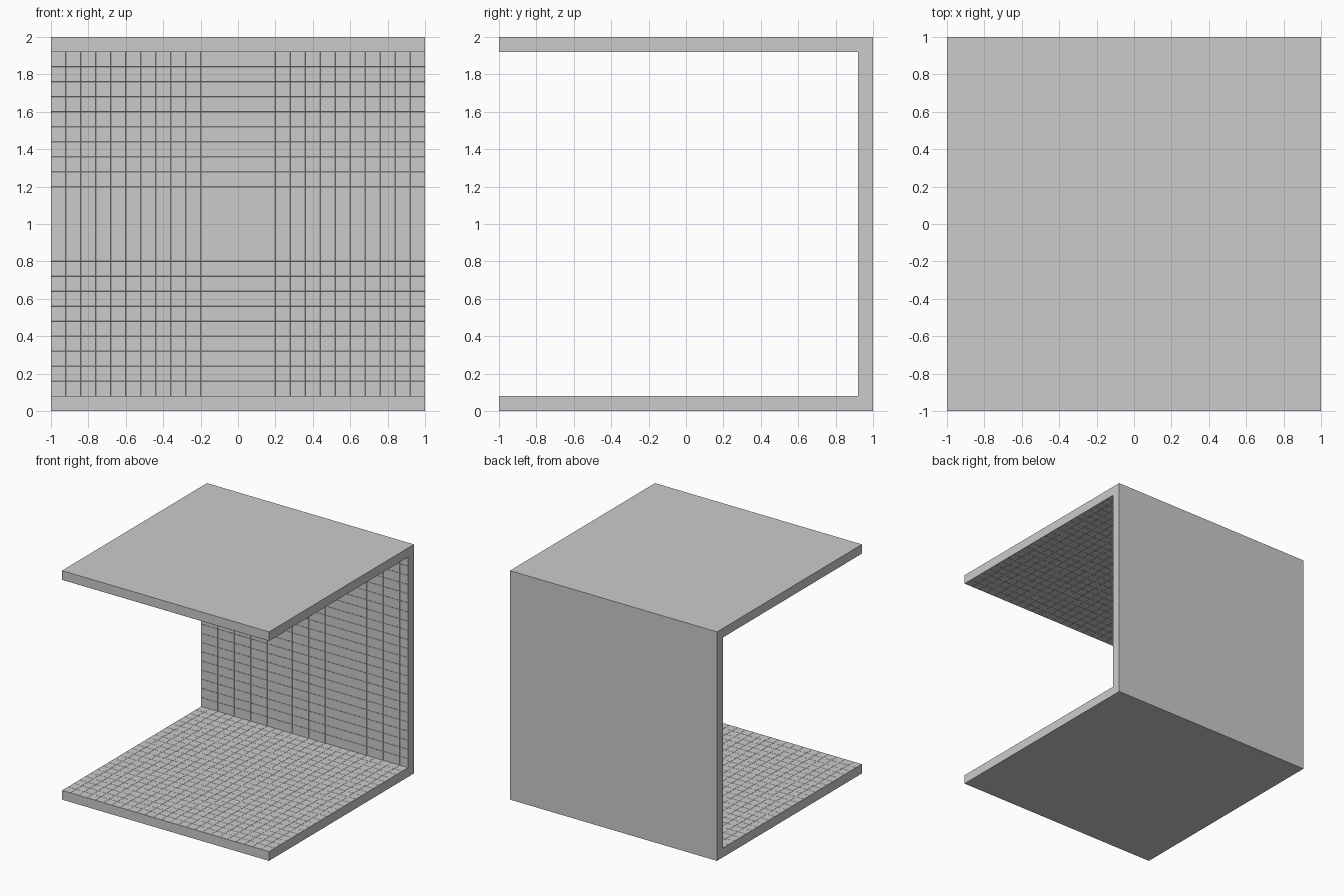
import bpy, bmesh

if "Cube" in bpy.data.objects:
    bpy.data.objects.remove(bpy.data.objects["Cube"])

TILE = 0.08      # 25 tiles across 2 units, walls one tile thick
GROOVE = 0.001   # half width and depth of the joints

bm = bmesh.new()

# C-shaped side profile (y, z), extruded along x
profile = [(-1, 0), (1, 0), (1, 2), (-1, 2), (-1, 1.92),
           (0.92, 1.92), (0.92, 0.08), (-1, 0.08)]
base = bm.faces.new([bm.verts.new((-1, y, z)) for y, z in profile])
ext = bmesh.ops.extrude_face_region(bm, geom=[base])
bmesh.ops.translate(bm, vec=(2, 0, 0),
                    verts=[v for v in ext["geom"] if isinstance(v, bmesh.types.BMVert)])
bmesh.ops.recalc_face_normals(bm, faces=bm.faces)


def inner_faces():
    """Faces lining the floor, back wall and ceiling on the inside."""
    found = []
    for f in bm.faces:
        c, n = f.calc_center_median(), f.normal
        if ((n.z > 0.9 and c.z < 1) or (n.z < -0.9 and c.z > 1)
                or (n.y < -0.9 and c.y > 0)):
            found.append(f)
    return found


# Cut the inner faces into square tiles
for axis, start in ((0, -1), (1, -1), (2, 0)):
    for i in range(1, 25):
        co, no = [0, 0, 0], [0, 0, 0]
        co[axis], no[axis] = start + i * TILE, 1
        faces = inner_faces()
        edges = {e for f in faces for e in f.edges}
        verts = {v for f in faces for v in f.verts}
        bmesh.ops.bisect_plane(bm, geom=faces + list(edges) + list(verts),
                               plane_co=co, plane_no=no, dist=1e-4)

# Fine joints between the tiles
bm.normal_update()
bmesh.ops.inset_individual(bm, faces=inner_faces(), thickness=GROOVE,
                           depth=GROOVE, use_even_offset=True)

mesh = bpy.data.meshes.new("tiled_shell")
bm.to_mesh(mesh)
bm.free()
bpy.context.collection.objects.link(bpy.data.objects.new("tiled_shell", mesh))
